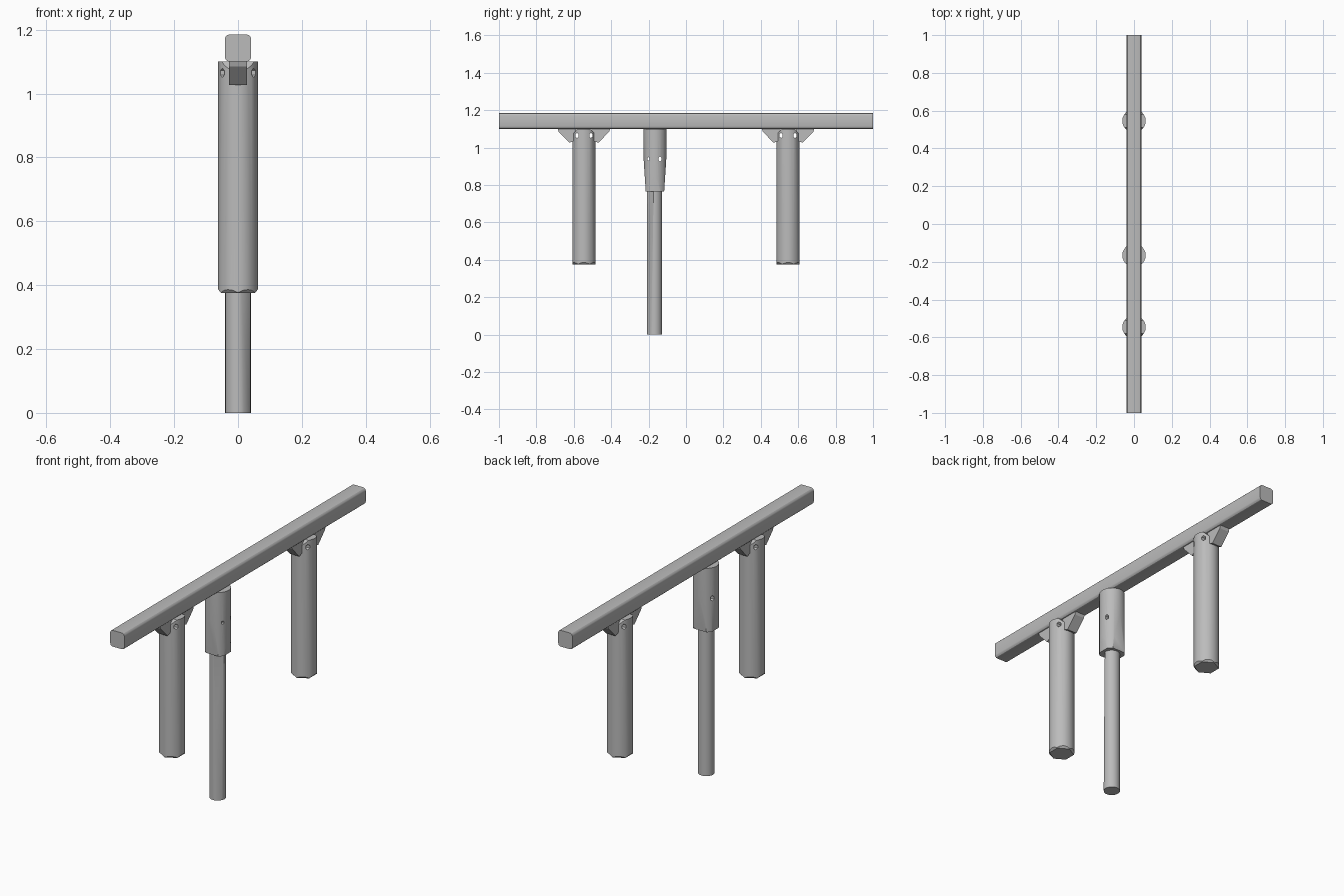
import bpy
import bmesh
from math import cos, sin, radians
from mathutils import Vector

if "Cube" in bpy.data.objects:
    bpy.data.objects.remove(bpy.data.objects["Cube"], do_unlink=True)

grey = bpy.data.materials.new("weathered_grey")
grey.use_nodes = True
grey.diffuse_color = (0.5, 0.5, 0.5, 1)
grey.node_tree.nodes["Principled BSDF"].inputs["Base Color"].default_value = (0.5, 0.5, 0.5, 1)

TOP = 1.10  # underside of the rail


def finish(bm, name, location=(0, 0, 0), smooth=True):
    bmesh.ops.recalc_face_normals(bm, faces=bm.faces)
    mesh = bpy.data.meshes.new(name)
    bm.to_mesh(mesh)
    bm.free()
    obj = bpy.data.objects.new(name, mesh)
    bpy.context.collection.objects.link(obj)
    obj.location = location
    mesh.materials.append(grey)
    if smooth:
        bpy.ops.object.select_all(action="DESELECT")
        obj.select_set(True)
        bpy.context.view_layer.objects.active = obj
        bpy.ops.object.shade_smooth_by_angle(angle=radians(30))
    return obj


def cylinder(radius, z0, z1):
    bm = bmesh.new()
    bmesh.ops.create_cone(bm, cap_ends=True, segments=24, radius1=radius,
                          radius2=radius, depth=z1 - z0)
    bmesh.ops.translate(bm, verts=bm.verts, vec=(0, 0, (z0 + z1) / 2))
    return bm


def slice_off(bm, point, normal):
    """Remove what lies beyond a plane and close the cut."""
    geom = bm.verts[:] + bm.edges[:] + bm.faces[:]
    bmesh.ops.bisect_plane(bm, geom=geom, plane_co=point,
                           plane_no=Vector(normal).normalized(), clear_outer=True)
    bmesh.ops.holes_fill(bm, edges=[e for e in bm.edges if e.is_boundary])


def prism(profile, width):
    """Extrude a (y, z) outline along x, centred on x = 0."""
    bm = bmesh.new()
    face = bm.faces.new([bm.verts.new((-width / 2, y, z)) for y, z in profile])
    new = bmesh.ops.extrude_face_region(bm, geom=[face])["geom"]
    bmesh.ops.translate(bm, vec=(width, 0, 0),
                        verts=[v for v in new if isinstance(v, bmesh.types.BMVert)])
    return bm


def bore(obj, name, y, z, radius):
    """Drill a hole right through along x."""
    profile = [(y + radius * cos(radians(a)), z + 1.6 * radius * sin(radians(a)))
               for a in range(30, 390, 60)]
    cutter = finish(prism(profile, 0.3), name, obj.location, smooth=False)
    cutter.hide_render = True
    cutter.hide_set(True)
    cutter.display_type = "WIRE"
    mod = obj.modifiers.new(name, "BOOLEAN")
    mod.operation = "DIFFERENCE"
    mod.object = cutter
    mod.solver = "EXACT"


# Rail with rounded long edges
bm = bmesh.new()
bmesh.ops.create_cube(bm, size=1)
bmesh.ops.scale(bm, verts=bm.verts, vec=(0.082, 2, 0.085))
long_edges = [e for e in bm.edges if abs(e.verts[0].co.y - e.verts[1].co.y) > 1]
bmesh.ops.bevel(bm, geom=long_edges, offset=0.014, segments=3, profile=0.5, affect="EDGES")
finish(bm, "rail", (0, 0, TOP + 0.0425))

# Outer posts with chipped ends and slanted braces
for side, y in (("front", -0.546), ("back", 0.546)):
    bm = cylinder(0.062, 0.375, TOP)
    for a in range(0, 360, 60):
        d = Vector((cos(radians(a)), sin(radians(a)), 0))
        slice_off(bm, d * 0.052 + Vector((0, 0, 0.375)), (d.x, d.y, -0.9))
    for s in (-1, 1):
        slice_off(bm, (0, s * 0.035, TOP), (0, s * 0.75, 0.66))
    post = finish(bm, side + "_post", (0, y, 0))
    for s, label in ((-1, "front"), (1, "back")):
        bore(post, f"{side}_post_{label}_hole", s * 0.037, 1.065, 0.009)
        outline = [(s * 0.04, TOP), (s * 0.14, TOP), (s * 0.135, 1.085),
                   (s * 0.078, 1.026), (s * 0.052, 1.036)]
        finish(prism(outline, 0.056), f"{side}_post_{label}_brace", (0, y, 0), smooth=False)

# Middle support: sleeve pared down towards the bottom
bm = cylinder(0.062, 0.765, TOP)
for s in (-1, 1):
    slice_off(bm, (0, s * 0.062, 0.96), (0, s, -0.065))
    slice_off(bm, (s * 0.062, 0, 0.85), (s, 0, -0.08))
sleeve = finish(bm, "middle_sleeve", (0, -0.166, 0))
bore(sleeve, "sleeve_back_hole", 0.027, 0.94, 0.009)
bore(sleeve, "sleeve_front_hole", -0.034, 0.94, 0.006)

# Slim leg with one planed flat
bm = cylinder(0.04, 0, 0.8)
slice_off(bm, (0.0245, -0.0245, 0.4), (1, -1, 0.012))
finish(bm, "middle_leg", (0, -0.168, 0))
